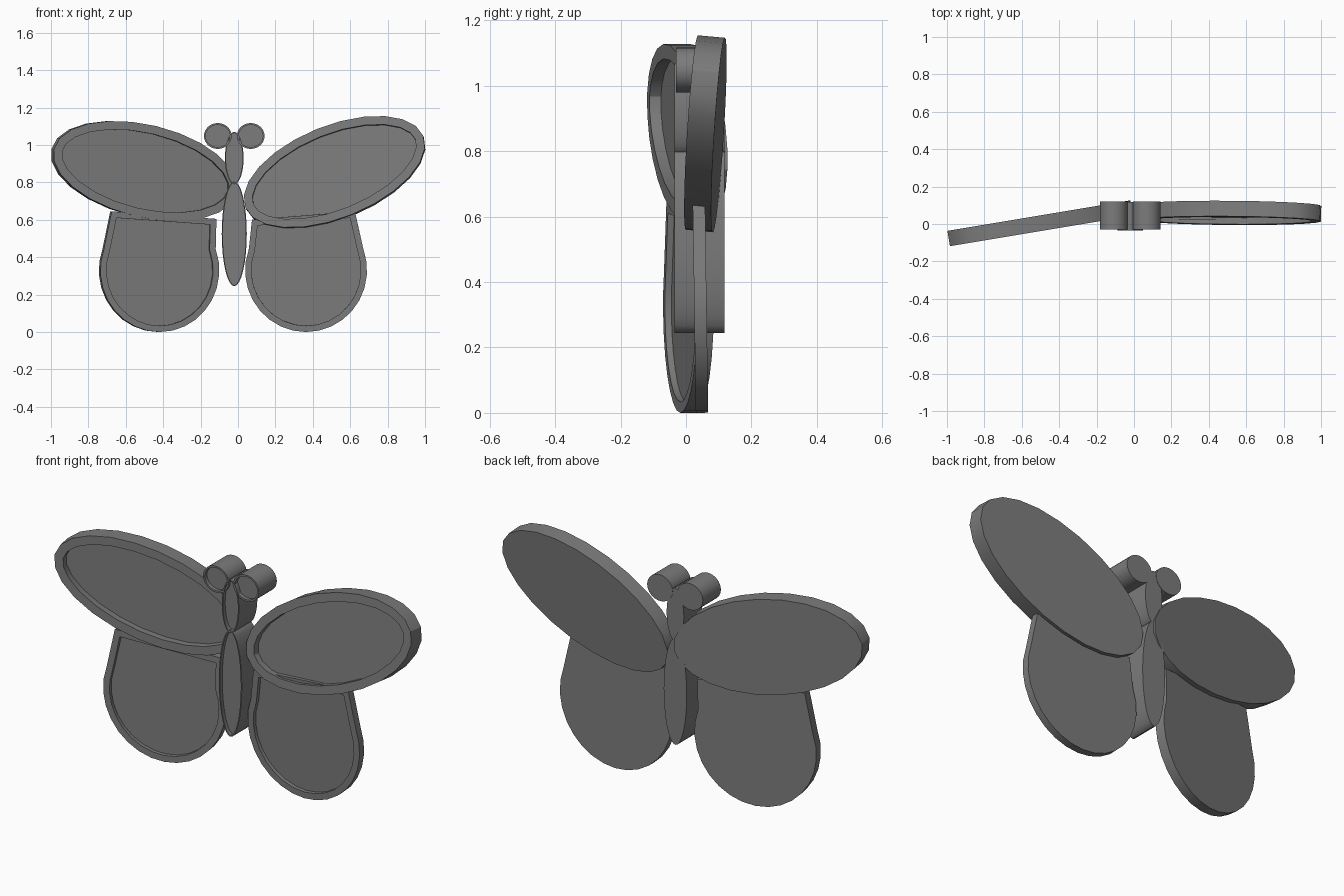
import bpy, bmesh
from math import sin, cos, pi, radians
from mathutils import Vector

old = bpy.data.objects.get("Cube")
if old:
    bpy.data.objects.remove(old, do_unlink=True)

grey = bpy.data.materials.new("plain grey")
grey.use_nodes = True
COLOUR = (0.2, 0.2, 0.2, 1)
grey.diffuse_color = COLOUR
grey.node_tree.nodes["Principled BSDF"].inputs["Base Color"].default_value = COLOUR


def ellipse(cx, cz, a, b, tilt=0, steps=24):
    """Tilted ellipse outline in the x-z plane."""
    t = radians(tilt)
    ring = [(a * cos(k * 2 * pi / steps), b * sin(k * 2 * pi / steps)) for k in range(steps)]
    return [(cx + u * cos(t) - v * sin(t), cz + u * sin(t) + v * cos(t)) for u, v in ring]


def petal(cx, cz, a, b, left_corner, right_corner, steps=18):
    """Rounded lower outline closed by two upper corners."""
    start, end = radians(160), radians(380)
    arc = [start + (end - start) * k / steps for k in range(steps + 1)]
    return [left_corner] + [(cx + a * cos(t), cz + b * sin(t)) for t in arc] + [right_corner]


def tray(name, outline, centre, slope, thickness, rim, depth):
    """Solid plate on a sloping plane, with a recess in its front face."""
    cx, y, cz = centre
    sx, sz = slope
    normal = Vector((sx, -1, sz)).normalized()
    front = [Vector((x, y + sx * (x - cx) + sz * (z - cz), z)) for x, z in outline]
    bm = bmesh.new()
    fv = [bm.verts.new(p) for p in front]
    bv = [bm.verts.new(p - normal * thickness) for p in front]
    face = bm.faces.new(fv)
    bm.faces.new(bv[::-1])
    n = len(fv)
    for i in range(n):
        j = (i + 1) % n
        bm.faces.new((fv[j], fv[i], bv[i], bv[j]))
    bmesh.ops.recalc_face_normals(bm, faces=bm.faces[:])
    bmesh.ops.inset_individual(bm, faces=[face], thickness=rim, use_even_offset=True)
    bmesh.ops.inset_individual(bm, faces=[face], thickness=0, depth=-depth)
    mesh = bpy.data.meshes.new(name)
    bm.to_mesh(mesh)
    bm.free()
    mesh.materials.append(grey)
    obj = bpy.data.objects.new(name, mesh)
    bpy.context.collection.objects.link(obj)
    bpy.ops.object.select_all(action="DESELECT")
    obj.select_set(True)
    bpy.context.view_layer.objects.active = obj
    bpy.ops.object.shade_smooth_by_angle(angle=radians(30))
    return obj


# Upper wings
tray("left_upper_wing", ellipse(0.515, 0.857, 0.513, 0.247, 21.9),
     (0.515, 0.018, 0.857), (-0.035, 0.09), 0.083, 0.045, 0.035)
tray("right_upper_wing", ellipse(-0.495, 0.861, 0.503, 0.247, -13.5),
     (-0.495, -0.037, 0.861), (0.167, 0), 0.083, 0.045, 0.035)

# Lower wings
tray("left_lower_wing", petal(0.364, 0.33, 0.326, 0.33, (0.075, 0.6), (0.625, 0.645)),
     (0.364, 0.025, 0.33), (0, -0.015), 0.038, 0.033, 0.02)
tray("right_lower_wing", petal(-0.418, 0.33, 0.318, 0.33, (-0.675, 0.645), (-0.115, 0.605)),
     (-0.418, -0.017, 0.33), (0.167, 0), 0.05, 0.033, 0.02)

# Body and head
for name, cz, a, b in (("body", 0.525, 0.067, 0.28), ("head", 0.93, 0.05, 0.14)):
    tray(name, ellipse(-0.02, cz, a, b, steps=32), (-0.02, -0.035, cz), (0, 0), 0.153, 0.006, 0.02)

# Antenna knobs
for name, x in (("right_antenna", -0.108), ("left_antenna", 0.068)):
    tray(name, ellipse(x, 1.048, 0.074, 0.069, steps=32), (x, -0.03, 1.048), (0, 0), 0.15, 0.009, 0.02)
